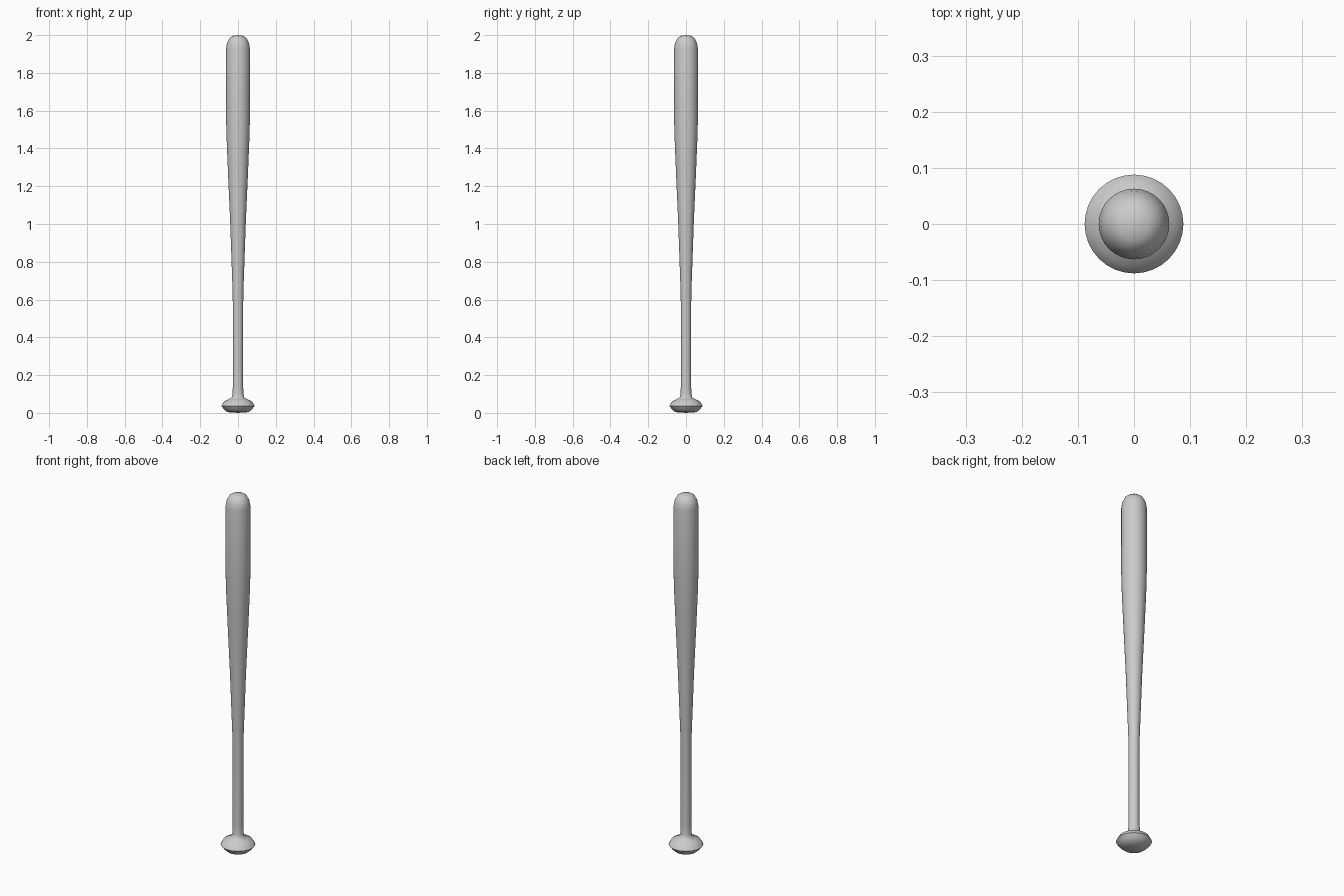
import bpy, bmesh, math

if "Cube" in bpy.data.objects:
    bpy.data.objects.remove(bpy.data.objects["Cube"])

SIDES = 32


def lathe(name, profile):
    """Revolve a (radius, height) profile around z; ends lie on the axis."""
    bm = bmesh.new()
    verts = [bm.verts.new((r, 0, z)) for r, z in profile]
    edges = [bm.edges.new(pair) for pair in zip(verts, verts[1:])]
    bmesh.ops.spin(bm, geom=verts + edges, cent=(0, 0, 0), axis=(0, 0, 1),
                   angle=math.tau, steps=SIDES, use_duplicate=False)
    bmesh.ops.remove_doubles(bm, verts=bm.verts[:], dist=0.0005)
    bmesh.ops.recalc_face_normals(bm, faces=bm.faces[:])
    mesh = bpy.data.meshes.new(name)
    bm.to_mesh(mesh)
    bm.free()
    obj = bpy.data.objects.new(name, mesh)
    bpy.context.collection.objects.link(obj)
    bpy.context.view_layer.objects.active = obj
    obj.select_set(True)
    bpy.ops.object.shade_smooth_by_angle(angle=math.radians(50))
    obj.select_set(False)
    return obj


# Knob, handle, taper and rounded barrel end as one turned piece
knob = [(0, 0), (0.057, 0.004), (0.075, 0.02), (0.088, 0.037),
        (0.074, 0.06), (0.05, 0.072), (0.033, 0.082)]
handle = [(0.029, 0.10), (0.027, 0.15), (0.027, 0.45), (0.028, 0.63)]
taper = [(0.032, 0.74), (0.041, 1.0), (0.052, 1.25), (0.061, 1.47)]
barrel = [(0.063, 1.56), (0.063, 1.93), (0.058, 1.958),
          (0.046, 1.983), (0.028, 1.996), (0, 2.0)]
lathe("bat", knob + handle + taper + barrel)
